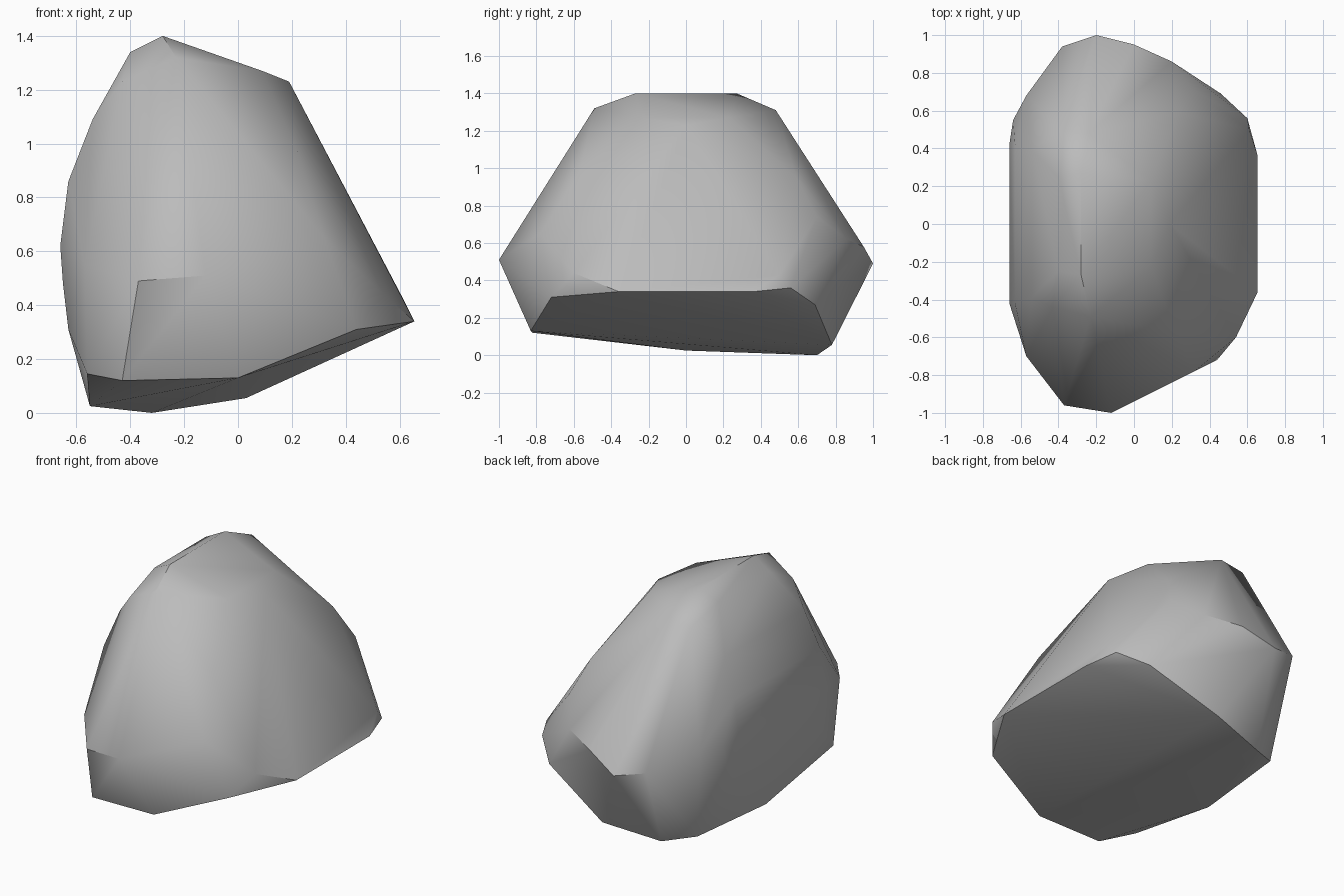
import bpy
import bmesh
import math

# Remove the default object
default = bpy.data.objects.get("Cube")
if default:
    bpy.data.objects.remove(default, do_unlink=True)


def make_material(name, colour):
    """Create one flat material."""
    material = bpy.data.materials.new(name)
    material.use_nodes = True
    material.diffuse_color = colour
    shader = next(node for node in material.node_tree.nodes if node.type == 'BSDF_PRINCIPLED')
    shader.inputs["Base Color"].default_value = colour
    shader.inputs["Roughness"].default_value = .9
    return material


def add_corners(mesh, corners):
    """Add chipped corners to the boulder."""
    for corner in corners:
        mesh.verts.new(corner)


def add_mirrored(mesh, corners):
    """Add corners that repeat on the front and back halves."""
    for x, y, z in corners:
        for side in (-y, y):
            mesh.verts.new((x, side, z))


boulder_mesh = bmesh.new()

# Crown: a blunt ridge and the sloping shoulder beside it
crown_pairs = [(-.28, .27, 1.4), (-.4, .25, 1.34), (.09, .23, 1.27)]
crown = [
    (.19, 0, 1.23), (-.23, -.49, 1.32), (-.43, -.44, 1.23),
    (-.24, .48, 1.31), (-.38, .5, 1.27),
]

# Shoulders: chips on the left and right of the front and back faces
shoulder_pairs = [(-.54, .39, 1.09), (-.63, .42, .86)]
shoulders = [
    (.22, -.57, .97), (.24, .59, .95), (.32, .7, .74),
    (.54, -.6, .44), (.61, .5, .43),
]

# Waist: the widest ring, rising towards the left front corner
waist_pairs = [(-.66, .42, .62), (-.65, .42, .48), (-.63, .45, .31)]
waist_front = [(.32, -.78, .65), (-.12, -1, .51), (-.37, -.96, .49), (-.57, -.7, .55)]
waist_back = [
    (.2, .86, .62), (0, .95, .58), (-.2, 1, .49),
    (-.38, .94, .53), (-.57, .68, .62), (-.64, .55, .62),
]

# Base rim: the tilted underside, high on one long side
rim_pairs = [(.655, .36, .34)]
rim = [
    (.6, .56, .36), (.46, .69, .27), (.03, .78, .055), (-.32, .7, 0),
    (-.5, .6, .04), (-.55, 0, .025), (-.56, -.65, .145),
    (-.43, -.82, .12), (0, -.83, .13), (.44, -.72, .31),
]

for pairs in (crown_pairs, shoulder_pairs, waist_pairs, rim_pairs):
    add_mirrored(boulder_mesh, pairs)
for ring in (crown, shoulders, waist_front, waist_back, rim):
    add_corners(boulder_mesh, ring)

# Wrap the corners in a closed convex skin and drop the loose ones
bmesh.ops.convex_hull(boulder_mesh, input=boulder_mesh.verts[:])
loose = [vert for vert in boulder_mesh.verts if not vert.link_faces]
bmesh.ops.delete(boulder_mesh, geom=loose, context='VERTS')

# Merge nearly level triangles into broad facets
bmesh.ops.dissolve_limit(
    boulder_mesh,
    angle_limit=math.radians(2),
    verts=boulder_mesh.verts[:],
    edges=boulder_mesh.edges[:],
)
bmesh.ops.recalc_face_normals(boulder_mesh, faces=boulder_mesh.faces[:])

# Boulder object
mesh_data = bpy.data.meshes.new("boulder")
boulder_mesh.to_mesh(mesh_data)
boulder_mesh.free()
boulder = bpy.data.objects.new("boulder", mesh_data)
bpy.context.collection.objects.link(boulder)
mesh_data.materials.append(make_material("stone grey", (.5, .5, .5, 1)))

# Soft facets with crisp ridges
bpy.ops.object.select_all(action='DESELECT')
boulder.select_set(True)
bpy.context.view_layer.objects.active = boulder
bpy.ops.object.shade_smooth_by_angle(angle=math.radians(35))
